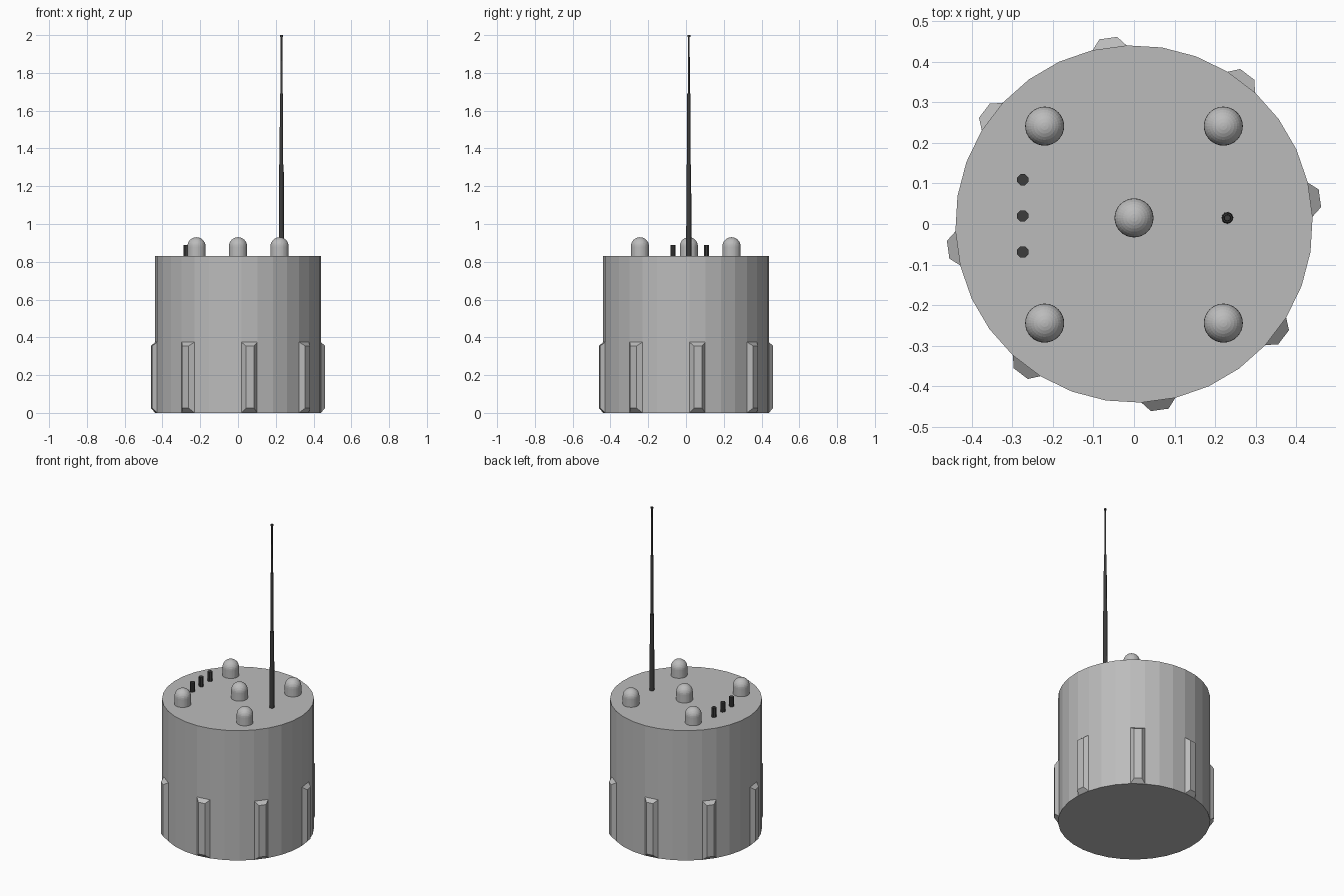
import bpy, bmesh, math
from mathutils import Matrix, Vector

cube = bpy.data.objects.get("Cube")
if cube:
    bpy.data.objects.remove(cube, do_unlink=True)


def material(name, value):
    m = bpy.data.materials.new(name)
    m.use_nodes = True
    colour = (value, value, value, 1)
    m.diffuse_color = colour
    m.node_tree.nodes["Principled BSDF"].inputs["Base Color"].default_value = colour
    return m


GREY = material("light grey metal", 0.5)
DARK = material("dark grey rubber", 0.045)


def finish(name, bm, mat, location=(0, 0, 0)):
    bmesh.ops.recalc_face_normals(bm, faces=bm.faces)
    mesh = bpy.data.meshes.new(name)
    bm.to_mesh(mesh)
    bm.free()
    mesh.materials.append(mat)
    ob = bpy.data.objects.new(name, mesh)
    ob.location = location
    bpy.context.collection.objects.link(ob)
    return ob


def lathe(name, profile, sides, mat, location=(0, 0, 0), turn=0.0):
    """Stack rings of (radius, z); a zero radius closes to a point."""
    bm = bmesh.new()
    rings = []
    for r, z in profile:
        if r == 0:
            rings.append([bm.verts.new((0, 0, z))] * sides)
        else:
            rings.append([bm.verts.new((r * math.cos(turn + math.tau * i / sides),
                                        r * math.sin(turn + math.tau * i / sides), z))
                          for i in range(sides)])
    for low, high in zip(rings, rings[1:]):
        for i in range(sides):
            j = (i + 1) % sides
            corners = dict.fromkeys((low[i], low[j], high[j], high[i]))
            bm.faces.new(list(corners))
    for (r, z), ring in ((profile[0], rings[0]), (profile[-1], rings[-1])):
        if r > 0:
            bm.faces.new(ring)
    return finish(name, bm, mat, location)


RADIUS, TOP, SIDES = 0.44, 0.83, 32
TURN = math.radians(2.25)
STEP = math.tau / SIDES

# Faceted drum
lathe("drum_body", [(RADIUS, 0), (RADIUS, TOP)], SIDES, GREY, turn=TURN)

# Bevelled ribs, one on every fourth facet
inner = RADIUS * math.cos(STEP / 2) - 0.001
half = RADIUS * math.sin(STEP / 2)
for k in range(8):
    bm = bmesh.new()
    loops = []
    for x, w, z0, z1 in ((inner, half, 0, 0.375), (0.462, 0.022, 0.025, 0.355)):
        loops.append([bm.verts.new((x, y, z))
                      for y, z in ((-w, z0), (w, z0), (w, z1), (-w, z1))])
        bm.faces.new(loops[-1])
    for i in range(4):
        j = (i + 1) % 4
        bm.faces.new((loops[0][i], loops[0][j], loops[1][j], loops[1][i]))
    bm.transform(Matrix.Rotation(TURN + STEP / 2 + k * math.tau / 8, 4, "Z"))
    finish(f"side_rib_{k + 1}", bm, GREY)

# Round-topped studs on the lid
R = 0.048
dome = [(R, 0)] + [(R * math.cos(a), 0.052 + R * math.sin(a))
                   for a in (math.pi / 2 * i / 8 for i in range(8))] + [(0, 0.1)]
spots = {"front_left": (0.22, -0.244), "front_right": (-0.22, -0.244),
         "back_left": (0.22, 0.241), "back_right": (-0.22, 0.241), "centre": (0, 0.015)}
for name, (x, y) in spots.items():
    lathe(f"{name}_stud", dome, 32, GREY, (x, y, TOP))

# Row of small pegs
for i in range(3):
    lathe(f"peg_{i + 1}", [(0.0148, 0), (0.0148, 0.06)], 8, DARK,
          (-0.274, 0.02 + 0.089 * (i - 1), TOP), math.pi / 8)

# Telescopic antenna with a small tip
lathe("antenna", [(0.0145, TOP), (0.012, 1.315), (0.0095, 1.315), (0.0085, 1.69),
                  (0.0055, 1.69), (0.0045, 1.99), (0.0075, 1.99), (0.0075, 2.0)],
      12, DARK, (0.23, 0.015, 0))
